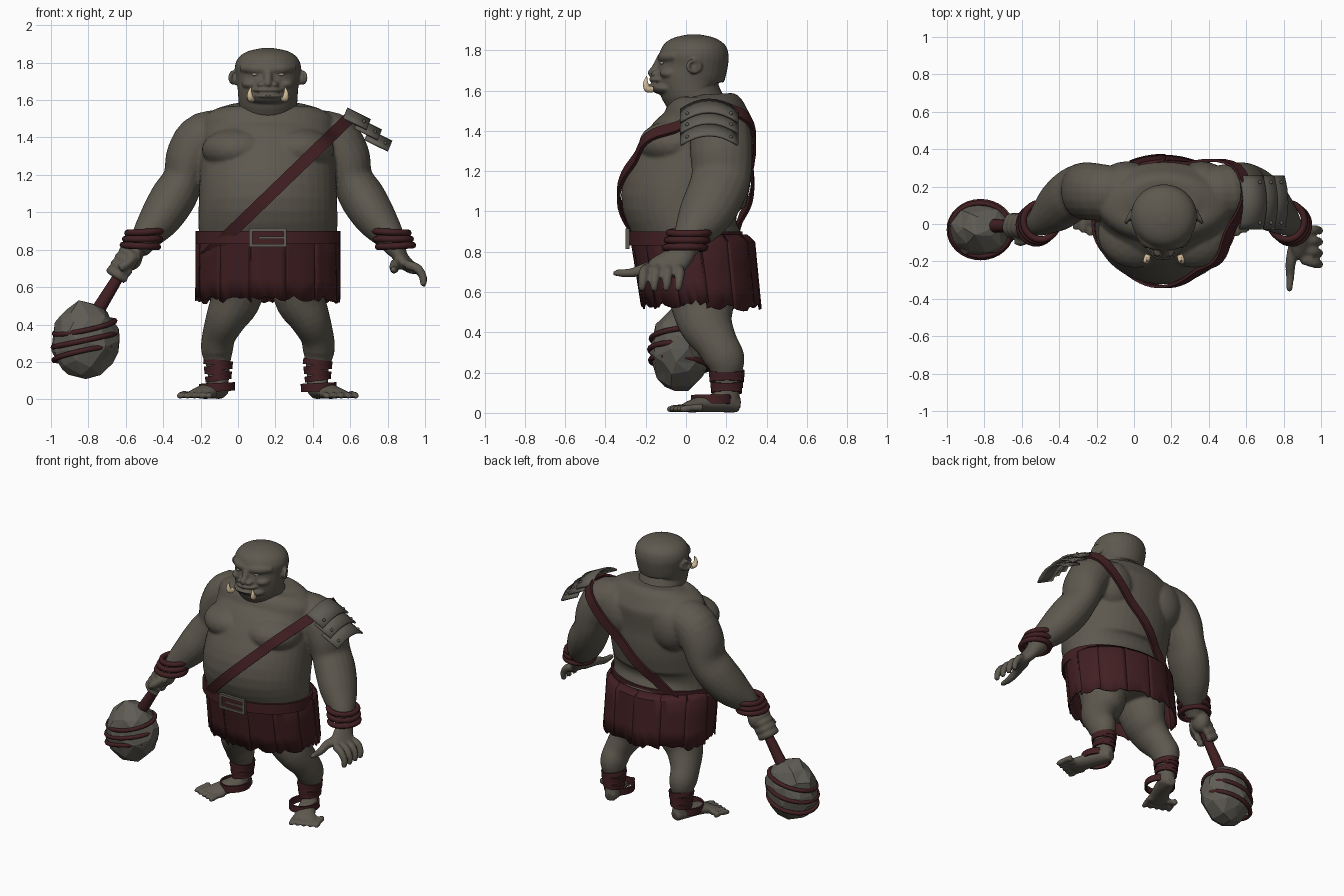
import bpy, bmesh, math, random
from math import sin, cos, pi, tau
from mathutils import Vector, Matrix, noise
from mathutils.bvhtree import BVHTree

if "Cube" in bpy.data.objects:
    bpy.data.objects.remove(bpy.data.objects["Cube"])
random.seed(4)
CX = 0.16                      # the figure's own centre line
X, Y = Vector((1, 0, 0)), Vector((0, 1, 0))


def material(name, rgb):
    m = bpy.data.materials.new(name)
    m.use_nodes = True
    m.diffuse_color = (*rgb, 1)
    m.node_tree.nodes["Principled BSDF"].inputs["Base Color"].default_value = (*rgb, 1)
    return m


SKIN = material("grey_brown_skin", (.11, .098, .077))
LEATHER = material("dark_red_leather", (.054, .014, .016))
METAL = material("dull_iron", (.115, .105, .087))
STONE = material("grey_stone", (.115, .107, .09))
IVORY = material("ivory", (.68, .53, .33))
EYE = material("pale_eye", (.3, .28, .2))


def finish(bm, name, mat, angle=None, voxel=None):
    """Turn a bmesh into a named object, optionally fused and shaded smooth."""
    bmesh.ops.recalc_face_normals(bm, faces=bm.faces)
    me = bpy.data.meshes.new(name)
    bm.to_mesh(me)
    bm.free()
    me.materials.append(mat)
    ob = bpy.data.objects.new(name, me)
    bpy.context.collection.objects.link(ob)
    if voxel:
        r = ob.modifiers.new("fuse", 'REMESH')
        r.mode, r.voxel_size, r.use_smooth_shade = 'VOXEL', voxel, True
        s = ob.modifiers.new("soften", 'SMOOTH')
        s.factor, s.iterations = .5, 6
    elif angle:
        bpy.ops.object.select_all(action='DESELECT')
        ob.select_set(True)
        bpy.context.view_layer.objects.active = ob
        bpy.ops.object.shade_smooth_by_angle(angle=math.radians(angle))
    return ob


def spline(rows, steps=4):
    """Catmull-Rom interpolation of rows of any length."""
    out, last = [], len(rows) - 1
    for i in range(last):
        a, b, c, d = (Vector(rows[max(0, min(last, i + k))]) for k in (-1, 0, 1, 2))
        for s in range(steps):
            t = s / steps
            out.append(b + (c - a) * (t / 2) + (a * 2 - b * 5 + c * 4 - d) * (t * t / 2)
                       + (b * 3 - a - c * 3 + d) * (t ** 3 / 2))
    return out + [Vector(rows[-1])]


def skin_rings(bm, rings, closed):
    n = len(rings[0])
    for a, b in zip(rings, rings[1:] + (rings[:1] if closed else [])):
        for j in range(n):
            bm.faces.new((a[j], a[(j + 1) % n], b[(j + 1) % n], b[j]))
    if not closed:
        bm.faces.new(rings[0])
        bm.faces.new(rings[-1])


def tube(bm, rows, ref=Y, n=20):
    """Limb through rows of x, y, z, radius along ref, radius across it."""
    rows = spline([r if len(r) == 5 else (*r, r[3]) for r in rows])
    pts = [Vector(r[:3]) for r in rows]
    rings = []
    for i, (p, r) in enumerate(zip(pts, rows)):
        t = (pts[min(i + 1, len(pts) - 1)] - pts[max(i - 1, 0)]).normalized()
        u = (ref - t * ref.dot(t)).normalized()
        v = t.cross(u)
        rings.append([bm.verts.new(p + u * cos(a) * r[3] + v * sin(a) * r[4])
                      for a in (tau * k / n for k in range(n))])
    skin_rings(bm, rings, False)


def blob(bm, c, s, detail=3):
    size = s if isinstance(s, tuple) else (s, s, s)
    bmesh.ops.create_icosphere(bm, subdivisions=detail, radius=1,
                               matrix=Matrix.Translation(c) @ Matrix.Diagonal((*size, 1)))


def band(bm, pts, width, thick):
    """Closed flat strap along a loop of points."""
    mid = sum(pts, Vector()) / len(pts)
    rings = []
    for i, p in enumerate(pts):
        t = (pts[(i + 1) % len(pts)] - pts[i - 1]).normalized()
        n = p - mid
        n = (n - t * n.dot(t)).normalized()
        b = t.cross(n) * width / 2
        rings.append([bm.verts.new(p + q) for q in (b, b + n * thick, n * thick - b, -b)])
    skin_rings(bm, rings, True)


def ellipse(c, rx, ry, n=40, tilt=0):
    return [Vector(c) + Vector((rx * cos(a), ry * sin(a), tilt * cos(a)))
            for a in (tau * k / n for k in range(n))]


def box(bm, c, s):
    bmesh.ops.create_cube(bm, size=1, matrix=Matrix.Translation(c) @ Matrix.Diagonal((*s, 1)))


def ring(bm, c, rx, ry, r, rot=Matrix()):
    """Round cord bent into an oval."""
    rings = []
    for a in (tau * k / 32 for k in range(32)):
        rings.append([bm.verts.new(Vector(c) + rot @ Vector(
            (cos(a) * (rx + r * cos(b)), sin(a) * (ry + r * cos(b)), r * sin(b))))
            for b in (tau * k / 8 for k in range(8))])
    skin_rings(bm, rings, True)


# Body: torso, arms, legs, hands and feet fused together
bm = bmesh.new()
tube(bm, [(CX, y, z, ry, rx) for z, y, ry, rx in (
    (.6, .08, .2, .28), (.75, .05, .26, .34), (.9, .0, .255, .37), (1.05, -.015, .31, .37),
    (1.2, .03, .3, .365), (1.32, .07, .27, .36), (1.42, .105, .23, .36),
    (1.5, .12, .21, .35), (1.555, .13, .16, .27), (1.582, .13, .1, .18))], n=40)
for s in (-1, 1):
    x = lambda d: CX + s * d
    blob(bm, (x(.155), -.05, 1.335), (.2, .185, .12))
    blob(bm, (x(.2), .22, 1.36), (.15, .115, .17))
    tube(bm, [(x(d), y, z, ry, r) for d, y, z, ry, r in (
        (.15, .16, 1.43, .13, .11), (.33, .17, 1.4, .15, .14), (.41, .175, 1.3, .155, .135),
        (.45, .175, 1.18, .148, .112), (.505, .145, 1.08, .145, .122), (.575, .085, .97, .13, .112),
        (.65, .02, .87, .085, .08), (.69, -.01, .79, .055, .05))])
    tube(bm, [(x(d), y, z, ry, r) for d, y, z, ry, r in (
        (.16, .06, .74, .19, .16), (.17, .08, .55, .16, .14), (.22, .1, .44, .135, .112),
        (.262, .155, .34, .105, .09), (.272, .195, .26, .098, .085), (.265, .2, .17, .068, .062),
        (.265, .205, .09, .062, .056), (.265, .205, .03, .06, .055))])
    # Foot splayed outward with five toes
    tube(bm, [(x(.255), .265, .035, .035), (x(.275), .19, .05, .058, .048),
              (x(.315), .09, .045, .062, .042), (x(.35), .02, .032, .072, .03),
              (x(.36), -.01, .024, .075, .02)], X)
    for k in range(5):
        d, y = .29 + .039 * k, -.02 + .016 * k
        tube(bm, [(x(d), y + .04, .026, .022), (x(d + .012), y - .01, .026, .018),
                  (x(d + .022), y - .045, .021, .019), (x(d + .028), y - .075, .016, .014)], X, 10)

# Open left hand
x = lambda d: CX + d
tube(bm, [(x(.685), .0, .81, .06, .05), (x(.71), -.05, .76, .075, .04),
          (x(.745), -.1, .72, .095, .035), (x(.77), -.12, .7, .09, .025)])
for k in range(4):
    y = -.03 - .06 * k
    tube(bm, [(x(.74), y * .8 - .02, .72, .027), (x(.8), y, .7, .025),
              (x(.83), y - .005, .65, .022), (x(.828), y - .01, .605, .017)], n=10)
tube(bm, [(x(.71), -.08, .73, .037), (x(.68), -.19, .72, .03),
          (x(.675), -.27, .695, .024), (x(.67), -.36, .695, .016)], X, 10)

# Right fist closed round the handle
GRIP, DOWN = Vector((-.6, -.01, .72)), Vector((-.52, 0, -.85))
blob(bm, GRIP + Vector((.035, .02, .045)), (.055, .065, .075))
for k in range(4):
    p = GRIP - DOWN * (.06 - .043 * k)
    q = [p + Vector((cos(a) * .047, sin(a) * .055, -cos(a) * .029)) for a in (.8, 2.2, 3.5, 4.6, 5.6)]
    tube(bm, [(*v, .024) for v in q], DOWN, 10)
tube(bm, [(*(GRIP + Vector(o)), .024) for o in (
    (.06, -.02, .06), (.035, -.065, .03), (.0, -.085, .0), (-.03, -.08, -.02))], DOWN, 10)
body = finish(bm, "body", SKIN, voxel=.009)

# Head with brow, nose, lips, jaw and ears
bm = bmesh.new()
tube(bm, [(CX, y, z, ry, rx) for z, y, ry, rx in (
    (1.48, .09, .13, .15), (1.56, .05, .13, .155), (1.6, .025, .15, .158), (1.66, .02, .167, .162),
    (1.72, .035, .17, .17), (1.78, .04, .172, .177), (1.83, .04, .15, .155),
    (1.862, .04, .1, .105), (1.878, .04, .03, .03))], n=32)
blob(bm, (CX, -.09, 1.612), (.115, .085, .036))
blob(bm, (CX, -.115, 1.654), (.085, .07, .018))
blob(bm, (CX, -.12, 1.622), (.09, .075, .016))
blob(bm, (CX, -.14, 1.688), (.026, .052, .028))
tube(bm, [(CX, -.12, 1.76, .025), (CX, -.15, 1.71, .022), (CX, -.165, 1.69, .022)], X)
for s in (-1, 1):
    x = lambda d: CX + s * d
    blob(bm, (x(.035), -.145, 1.683), (.022, .03, .018))
    tube(bm, [(x(.0), -.115, 1.762, .028), (x(.08), -.1, 1.768, .03), (x(.14), -.05, 1.77, .02)])
    blob(bm, (x(.09), -.07, 1.685), (.05, .06, .03))
    ring(bm, (x(.187), .04, 1.72), .028, .034, .011,
         Matrix.Rotation(s * .45, 3, 'Z') @ Matrix.Rotation(pi / 2, 3, 'Y'))
    blob(bm, (x(.178), .04, 1.712), (.015, .025, .032))
finish(bm, "head", SKIN, voxel=.0062)

# Eyes and tusks
bm, tusks = bmesh.new(), bmesh.new()
for s in (-1, 1):
    blob(bm, (CX + s * .07, -.118, 1.737), (.02, .014, .008), 2)
    tube(tusks, [(CX + s * .084, -.165, 1.605, .016), (CX + s * .093, -.192, 1.61, .018),
                 (CX + s * .097, -.2, 1.64, .012), (CX + s * .09, -.195, 1.672, .002)], X, 10)
finish(bm, "eyes", EYE, 60)
finish(tusks, "tusks", IVORY, 50)

# Shoulder strap: a slanted loop laid over the body
bpy.context.view_layer.update()
tree = BVHTree.FromObject(body, bpy.context.evaluated_depsgraph_get())
mid, slope = Vector((.25, .03, 1.17)), Vector((.72, 0, .695)).normalized()
dirs = [slope * cos(a) + Y * sin(a) for a in (tau * k / 64 for k in range(64))]
reach = [(tree.ray_cast(mid + d, -d)[0] - mid).length + .006 for d in dirs]
for _ in range(3):
    reach = [max(r, (reach[i - 1] + reach[(i + 1) % 64]) / 2) for i, r in enumerate(reach)]
bm = bmesh.new()
band(bm, [mid + d * r for d, r in zip(dirs, reach)], .065, .016)
finish(bm, "chest_strap", LEATHER, 40)

# Skirt of overlapping hide panels with ragged hems
bm = bmesh.new()
PANELS, COLS = 13, 8
for k in range(PANELS):
    lift, drop = .005 * (k % 2), random.uniform(-.015, .015)
    grid = []
    for j in range(COLS):
        a = tau * (k + j / (COLS - 1) * 1.06) / PANELS + .1
        hem = .54 + drop - .02 * max(0, sin(a)) + random.uniform(-.016, .016)
        col = []
        for f in (0, .1, .4, .7, 1):
            z = .885 + (hem - .885) * f
            puff = min(1, f * 10)
            rx, ry = .365 + .022 * puff + lift * f, .275 + .035 * puff - .015 * f + lift * f
            col.append(bm.verts.new((CX + rx * cos(a), .03 + .045 * f + ry * sin(a), z)))
        grid.append(col)
    for a, b in zip(grid, grid[1:]):
        for i in range(4):
            bm.faces.new((a[i], b[i], b[i + 1], a[i + 1]))
skirt = finish(bm, "hide_skirt", LEATHER, 40)
skirt.modifiers.new("thickness", 'SOLIDIFY').thickness = .008

# Belt and buckle
bm = bmesh.new()
band(bm, ellipse((CX, -.005, .865), .373, .272, 56), .07, .014)
finish(bm, "belt", LEATHER, 40)
bm = bmesh.new()
for s in (-1, 1):
    box(bm, (CX, -.29, .865 + s * .042), (.2, .02, .017))
    box(bm, (CX + s * .091, -.29, .865), (.018, .02, .09))
box(bm, (CX + .02, -.294, .865), (.14, .014, .014))
finish(bm, "buckle", METAL)

# Wrist cords, ankle wraps and foot straps
for s, side in ((-1, "right"), (1, "left")):
    x = lambda d: CX + s * d
    bm = bmesh.new()
    for k in range(3):
        ring(bm, (x(.682 - .012 * k), -.005 + .01 * k, .82 + .037 * k), .093, .098, .018,
             Matrix.Rotation(s * .05 * (k - 1), 3, 'Y'))
    finish(bm, side + "_wrist_cords", LEATHER, 60)
    bm = bmesh.new()
    for k in range(4):
        band(bm, ellipse((x(.266), .202, .115 + .027 * k), .06 + .003 * k, .068 + .004 * k, 28,
                         .009 * (-1) ** k), .032, .009)
    band(bm, ellipse((x(.272), .13, .065), .084, .094, 32, .004), .045, .012)
    finish(bm, side + "_ankle_wraps", LEATHER, 40)

# Shoulder armour: three arched plates with rivets
bm, studs = bmesh.new(), bmesh.new()
for px, pz in ((.585, 1.56), (.645, 1.505), (.7, 1.445)):
    rows = []
    for j in range(9):
        t = j / 4 - 1
        arch = -.05 * t * t
        rows.append([bm.verts.new((px + f * .125 + arch * .4, .115 + .145 * t, pz + arch - f * .062))
                     for f in (0, .5, 1)])
        if j in (1, 7):
            blob(studs, (px + .1 + arch * .4, .115 + .145 * t, pz + arch - .046), .01, 2)
    for a, b in zip(rows, rows[1:]):
        for i in (0, 1):
            bm.faces.new((a[i], b[i], b[i + 1], a[i + 1]))
plates = finish(bm, "shoulder_plates", METAL, 40)
plates.modifiers.new("thickness", 'SOLIDIFY').thickness = .012
finish(studs, "shoulder_rivets", METAL, 60)

# Club: handle, faceted boulder and binding cords
bm = bmesh.new()
tube(bm, [(*(GRIP + DOWN * t), r) for t, r in ((-.1, .026), (.0, .028), (.12, .032), (.3, .038))], n=14)
finish(bm, "club_handle", LEATHER, 40)
bm = bmesh.new()
blob(bm, (0, 0, 0), 1, 3)
for v in bm.verts:
    v.co *= 1.01 + .1 * noise.noise(v.co * 2.3) + random.uniform(-.03, .03)
    v.co = Vector((-.815, -.03, .312)) + Vector((v.co.x * .178, v.co.y * .146, v.co.z * .206))
rock = finish(bm, "club_boulder", STONE)
rock.modifiers.new("facets", 'DECIMATE').ratio = .4
bm = bmesh.new()
for k, r in enumerate((.168, .172, .165)):
    ring(bm, (-.82, -.03, .245 + .07 * k), r, r - .022, .014,
         Matrix.Rotation(-.21, 3, 'Y') @ Matrix.Rotation(.12 * (k - 1), 3, 'X'))
finish(bm, "club_bindings", LEATHER, 60)
